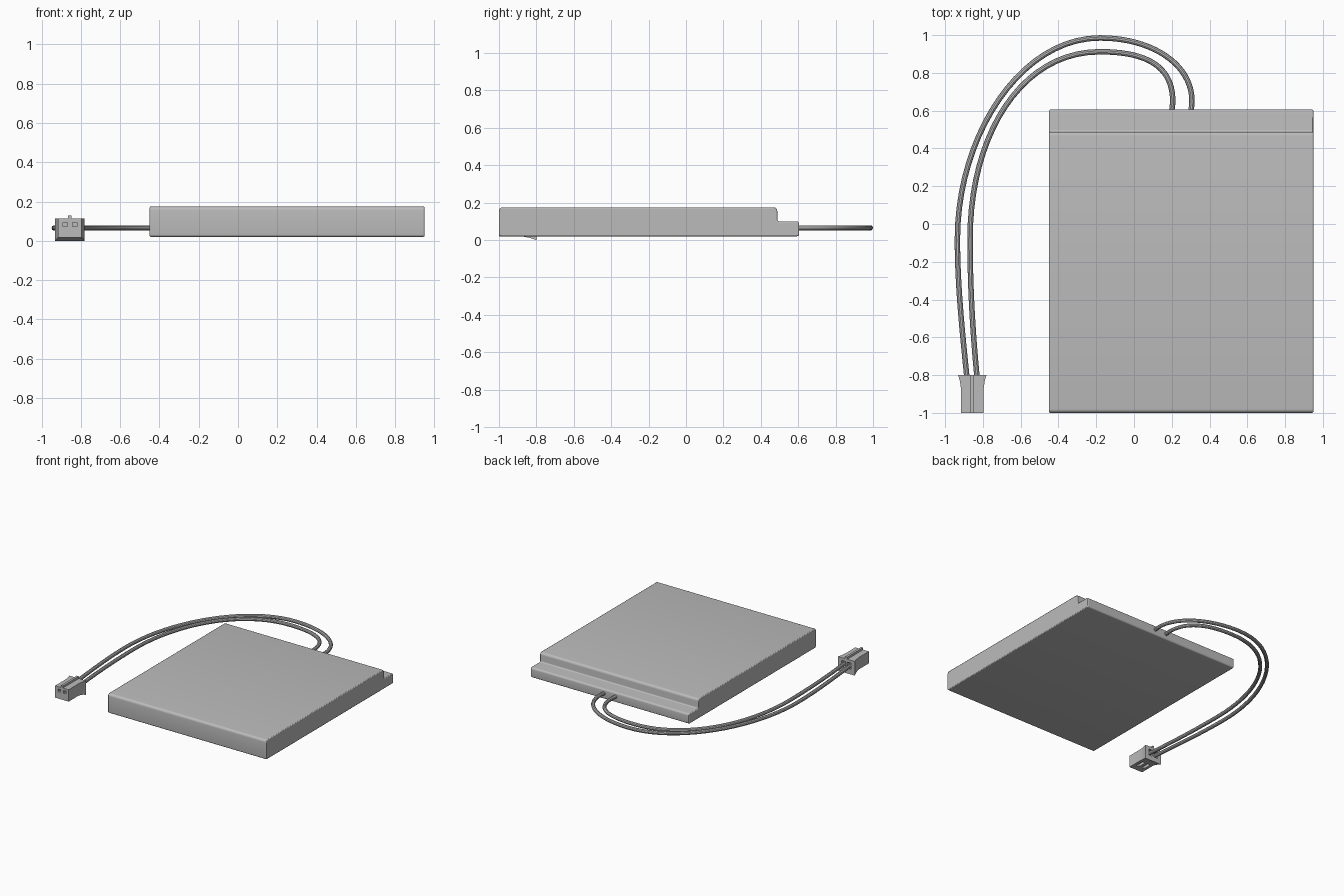
import bpy, bmesh, math

old = bpy.data.objects.get("Cube")
if old:
    bpy.data.objects.remove(old, do_unlink=True)

grey = bpy.data.materials.new("plain grey")
grey.use_nodes = True
COLOUR = (0.5, 0.5, 0.5, 1)
grey.diffuse_color = COLOUR
grey.node_tree.nodes["Principled BSDF"].inputs["Base Color"].default_value = COLOUR


def finish(obj):
    obj.data.materials.append(grey)
    bpy.ops.object.select_all(action="DESELECT")
    obj.select_set(True)
    bpy.context.view_layer.objects.active = obj
    bpy.ops.object.shade_smooth_by_angle(angle=math.radians(35))
    return obj


def mesh_object(name, bm):
    bmesh.ops.recalc_face_normals(bm, faces=bm.faces)
    mesh = bpy.data.meshes.new(name)
    bm.to_mesh(mesh)
    bm.free()
    obj = bpy.data.objects.new(name, mesh)
    bpy.context.collection.objects.link(obj)
    return obj


def rounded(points, steps=5):
    """Turn (a, b, radius) corners into an outline with rounded corners."""
    out = []
    for i, (a, b, r) in enumerate(points):
        if r == 0:
            out.append((a, b))
            continue
        ends = []
        for q in (points[i - 1], points[(i + 1) % len(points)]):
            d = math.hypot(q[0] - a, q[1] - b)
            ends.append((a + (q[0] - a) * r / d, b + (q[1] - b) * r / d))
        (sa, sb), (ea, eb) = ends
        for k in range(steps + 1):
            t = k / steps * math.pi / 2
            u, v = 1 - math.sin(t), 1 - math.cos(t)
            out.append((a + (sa - a) * u + (ea - a) * v, b + (sb - b) * u + (eb - b) * v))
    return out


def box(bm, x0, x1, y0, y1, z0, z1):
    v = [bm.verts.new((x, y, z)) for x in (x0, x1) for y in (y0, y1) for z in (z0, z1)]
    for f in ((0, 1, 3, 2), (4, 6, 7, 5), (0, 4, 5, 1), (2, 3, 7, 6), (0, 2, 6, 4), (1, 5, 7, 3)):
        bm.faces.new([v[i] for i in f])


# Battery pack: stepped side profile swept across the width
profile = rounded([(-1, 0.02, 0.012), (-1, 0.175, 0.02), (0.488, 0.175, 0.02),
                   (0.488, 0.1, 0.01), (0.605, 0.1, 0.015), (0.605, 0.02, 0.012)])
bm = bmesh.new()
face = bm.faces.new([bm.verts.new((-0.45, y, z)) for y, z in profile])
sweep = bmesh.ops.extrude_face_region(bm, geom=[face])["geom"]
bmesh.ops.translate(bm, vec=(1.4, 0, 0), verts=[g for g in sweep if isinstance(g, bmesh.types.BMVert)])
pack = mesh_object("battery_pack", bm)
soften = pack.modifiers.new("soft_ends", "BEVEL")
soften.width = 0.006
soften.segments = 2
soften.limit_method = "ANGLE"
soften.angle_limit = math.radians(60)
finish(pack)

# Two wires looping from the ledge to the plug
WIRE_Z = 0.065


def wire(name, start_x, peak_y, left_x, end_x, reach):
    curve = bpy.data.curves.new(name, "CURVE")
    curve.dimensions = "3D"
    curve.bevel_depth = 0.0145
    curve.bevel_resolution = 3
    curve.resolution_u = 20
    curve.use_fill_caps = True
    spline = curve.splines.new("BEZIER")
    # position, incoming handle offset, outgoing handle offset
    nodes = [((start_x, 0.59), (0, -0.02), (0, 0.02)),
             ((start_x + 0.005, 0.65), (0, -0.02), (0, reach)),
             ((-0.18, peak_y), (0.27, 0), (-0.42, 0)),
             ((left_x, -0.08), (0, 0.55), (0, -0.25)),
             ((end_x, -0.83), (-0.025, 0.25), (0.01, -0.1))]
    spline.bezier_points.add(len(nodes) - 1)
    for p, ((x, y), a, b) in zip(spline.bezier_points, nodes):
        p.handle_left_type = p.handle_right_type = "FREE"
        p.co = (x, y, WIRE_Z)
        p.handle_left = (x + a[0], y + a[1], WIRE_Z)
        p.handle_right = (x + b[0], y + b[1], WIRE_Z)
    obj = bpy.data.objects.new(name, curve)
    bpy.context.collection.objects.link(obj)
    bpy.ops.object.select_all(action="DESELECT")
    obj.select_set(True)
    bpy.context.view_layer.objects.active = obj
    bpy.ops.object.convert(target="MESH")
    return finish(bpy.context.object)


wire("outer_wire", 0.302, 0.985, -0.935, -0.883, 0.2)
wire("inner_wire", 0.2, 0.912, -0.868, -0.829, 0.17)

# Plug housing: lofted sections that flare outward at the rear
CX = -0.856
bm = bmesh.new()
rings = []
for y, half, low in ((-1, 0.06, 0.018), (-0.87, 0.06, 0.018), (-0.83, 0.066, 0.01), (-0.8, 0.075, 0)):
    rings.append([bm.verts.new((CX + sx * half, y, z))
                  for sx, z in ((-1, low), (1, low), (1, 0.113), (-1, 0.113))])
for a, b in zip(rings, rings[1:]):
    for i in range(4):
        j = (i + 1) % 4
        bm.faces.new((a[i], a[j], b[j], b[i]))
bm.faces.new(rings[0])
bm.faces.new(rings[-1])
plug = mesh_object("plug_housing", bm)

# Cutters: pin sockets, lower latch windows and rear wire channels
bm = bmesh.new()
for side in (-1, 1):
    x = CX + side * 0.024
    box(bm, x - 0.011, x + 0.011, -1.02, -0.9, 0.073, 0.094)
    box(bm, x - 0.014, x + 0.014, -0.95, -0.88, -0.02, 0.04)
    box(bm, x - 0.018, x + 0.018, -0.86, -0.78, 0.04, 0.09)
cutter = mesh_object("plug_cutter", bm)
cutter.hide_render = True
cutter.hide_viewport = True
cut = plug.modifiers.new("openings", "BOOLEAN")
cut.operation = "DIFFERENCE"
cut.solver = "EXACT"
cut.object = cutter
finish(plug)

# Key rib along the top of the plug
bm = bmesh.new()
box(bm, CX - 0.009, CX + 0.009, -1, -0.8, 0.11, 0.13)
finish(mesh_object("plug_key_rib", bm))
